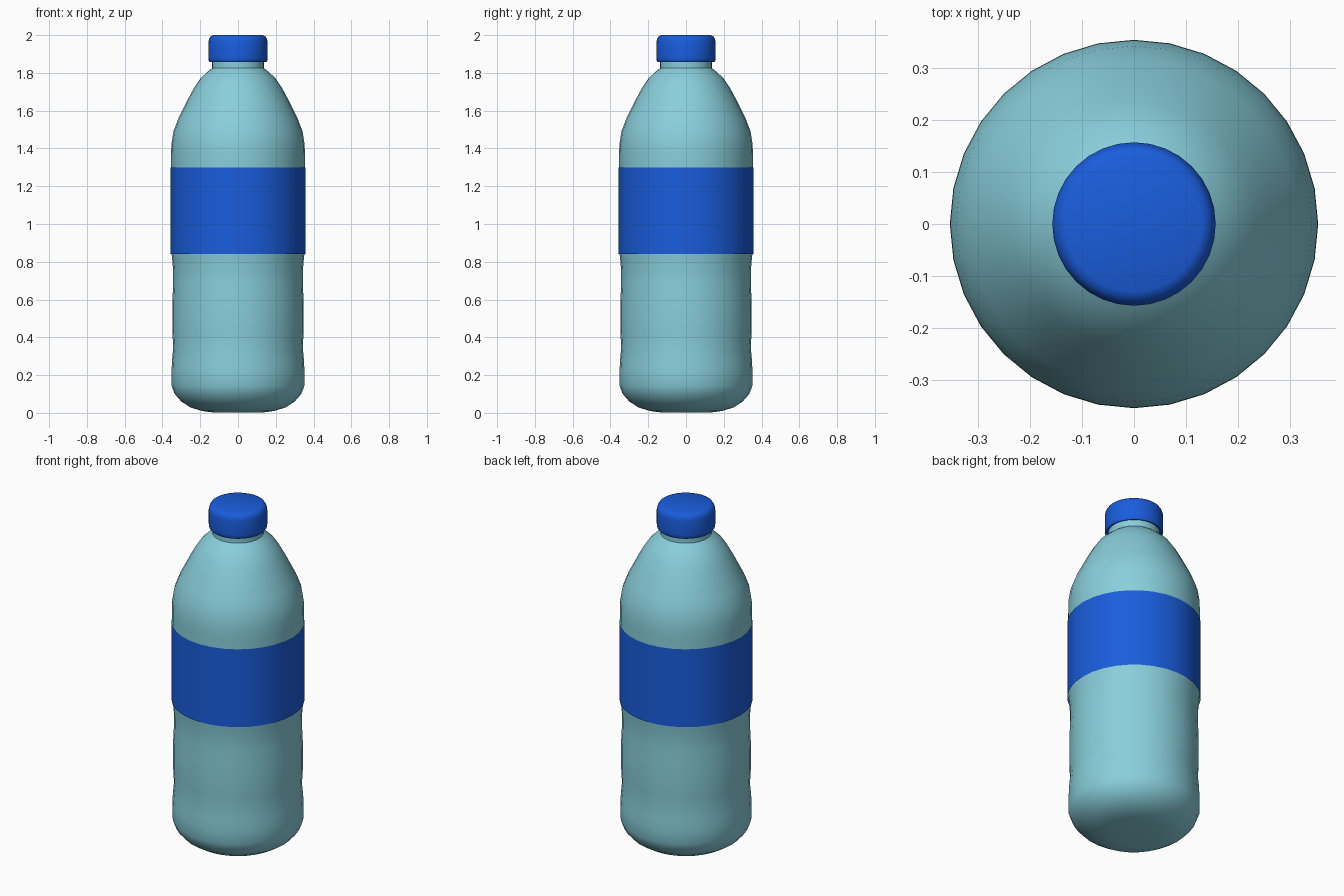
import bpy, bmesh
from math import sin, cos, pi, radians

if "Cube" in bpy.data.objects:
    bpy.data.objects.remove(bpy.data.objects["Cube"])

SEG = 32


def material(name, rgb):
    m = bpy.data.materials.new(name)
    m.diffuse_color = (*rgb, 1)
    m.use_nodes = True
    m.node_tree.nodes["Principled BSDF"].inputs["Base Color"].default_value = m.diffuse_color
    return m


def lathe(name, profile, mat, angle=40):
    """Revolve (radius, z) points around z; radius 0 makes a pole."""
    bm = bmesh.new()
    rings = []
    for r, z in profile:
        if r == 0:
            rings.append([bm.verts.new((0, 0, z))] * SEG)
        else:
            rings.append([bm.verts.new((r * cos(2 * pi * i / SEG), r * sin(2 * pi * i / SEG), z))
                          for i in range(SEG)])
    for a, b in zip(rings, rings[1:]):
        for i in range(SEG):
            j = (i + 1) % SEG
            bm.faces.new(list(dict.fromkeys((a[i], a[j], b[j], b[i]))))
    me = bpy.data.meshes.new(name)
    bm.to_mesh(me)
    bm.free()
    ob = bpy.data.objects.new(name, me)
    bpy.context.collection.objects.link(ob)
    me.materials.append(mat)
    bpy.ops.object.select_all(action='DESELECT')
    ob.select_set(True)
    bpy.context.view_layer.objects.active = ob
    bpy.ops.object.shade_smooth_by_angle(angle=radians(angle))
    return ob


plastic = material("pale_blue_plastic", (0.25, 0.62, 0.71))
blue = material("blue", (0.01, 0.11, 0.72))

# Bottle body: rounded base, gently waisted wall, domed shoulder, neck
lathe("bottle_body", [
    (0, 0.004), (0.13, 0.002), (0.19, 0.01), (0.25, 0.028), (0.30, 0.06), (0.335, 0.10),
    (0.352, 0.145), (0.352, 0.22), (0.349, 0.28), (0.343, 0.345), (0.347, 0.42),
    (0.348, 0.52), (0.347, 0.60), (0.343, 0.69), (0.343, 0.75), (0.349, 0.82),
    (0.354, 0.86), (0.354, 1.36), (0.353, 1.42), (0.342, 1.49), (0.315, 1.56),
    (0.26, 1.67), (0.233, 1.72), (0.20, 1.77), (0.165, 1.803), (0.137, 1.825),
    (0.137, 1.92)], plastic)

# Wrapped label
lathe("label", [(0.357, 0.84), (0.357, 1.30)], blue)

# Screw cap with softened rims, open underneath around the neck
lathe("cap", [
    (0.138, 1.862), (0.15, 1.857), (0.156, 1.866), (0.157, 1.88), (0.157, 1.962),
    (0.153, 1.98), (0.145, 1.993), (0.13, 2.0), (0, 2.0)], blue)
